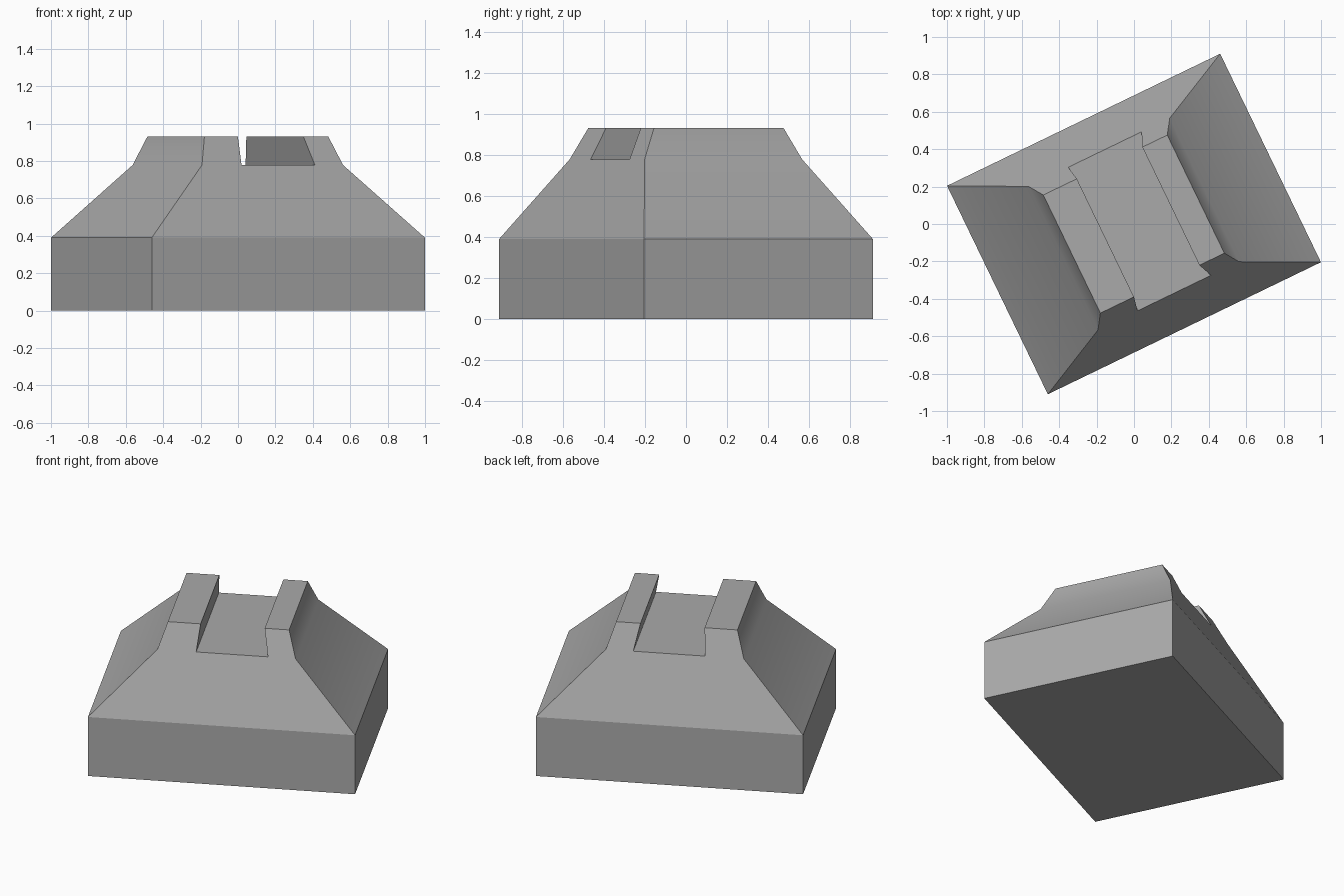
import bpy
import bmesh
from math import radians

cube = bpy.data.objects.get("Cube")
if cube:
    bpy.data.objects.remove(cube, do_unlink=True)

# Single stone-grey material
grey = bpy.data.materials.new("stone grey")
grey.use_nodes = True
colour = (0.4, 0.4, 0.4, 1)
grey.diffuse_color = colour
grey.node_tree.nodes["Principled BSDF"].inputs["Base Color"].default_value = colour

SHOULDER, NECK, TOP = 0.39, 0.778, 0.93
HALF_DEPTH, LEAN = 0.619, 0.497

# Cross-section: block, sloped shoulders, and an undercut groove between two ribs
profile = [
    (-0.811, 0), (0.811, 0), (0.811, SHOULDER), (0.418, NECK), (0.367, TOP),
    (0.219, TOP), (0.251, NECK), (-0.185, NECK), (-0.17, TOP),
    (-0.369, TOP), (-0.42, NECK), (-0.811, SHOULDER),
]


def depth(z):
    """Half depth of the block, leaning inwards above the shoulder."""
    return HALF_DEPTH - LEAN * max(0, z - SHOULDER)


bm = bmesh.new()
front, back = [[bm.verts.new((x, side * depth(z), z)) for x, z in profile]
               for side in (-1, 1)]

# Faces along the length
count = len(profile)
for i in range(count):
    j = (i + 1) % count
    face = bm.faces.new((front[i], front[j], back[j], back[i]))
    # The side bends are softly shaded
    face.smooth = i in (2, 3, 9, 10)

# Upright and leaning end faces
for ring in (front, back):
    bm.faces.new((ring[0], ring[1], ring[2], ring[-1]))
    bm.faces.new(ring[2:])

bmesh.ops.recalc_face_normals(bm, faces=bm.faces)

# Crisp edges on the rib tops and the shoulder
for edge in bm.edges:
    if len(edge.link_faces) == 2 and edge.calc_face_angle() > radians(28):
        edge.smooth = False

mesh = bpy.data.meshes.new("grooved_block")
bm.to_mesh(mesh)
bm.free()
mesh.materials.append(grey)
block = bpy.data.objects.new("grooved_block", mesh)
block.rotation_euler.z = radians(25.8)
bpy.context.collection.objects.link(block)
